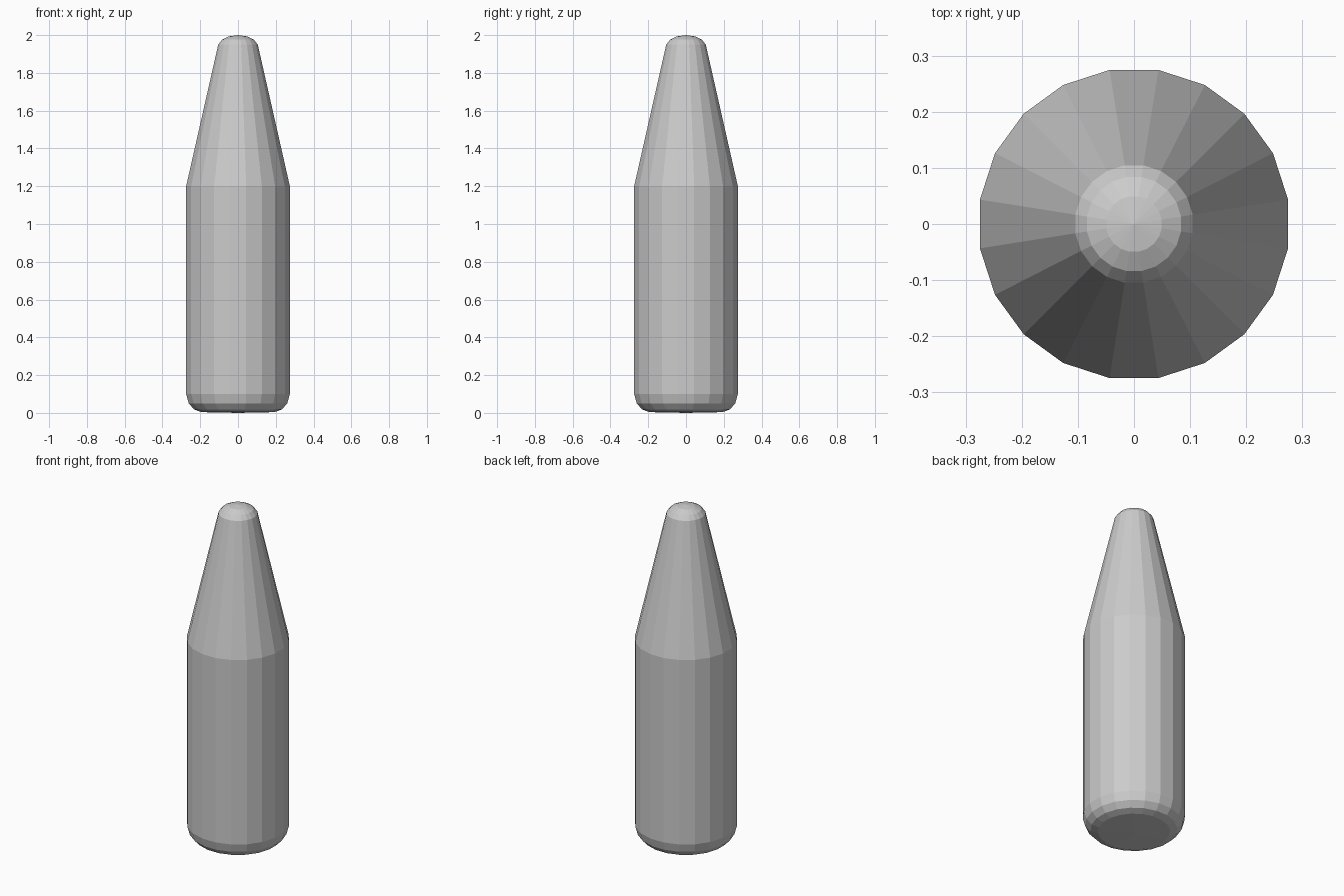
import bpy, bmesh, math

if "Cube" in bpy.data.objects:
    bpy.data.objects.remove(bpy.data.objects["Cube"])

SIDES = 20

# Lathe profile (radius, height) from base to tip
profile = [(0.195, 0.004), (0.235, 0.018), (0.264, 0.05), (0.278, 0.10),
           (0.278, 1.20), (0.106, 1.95), (0.085, 1.976), (0.05, 1.993)]

bm = bmesh.new()


def ring(r, z):
    # Half-step offset puts flat facets on the front, back and sides
    return [bm.verts.new((r * math.cos((i + 0.5) * math.tau / SIDES),
                          r * math.sin((i + 0.5) * math.tau / SIDES), z))
            for i in range(SIDES)]


def fan(loop, z):
    centre = bm.verts.new((0, 0, z))
    for i in range(SIDES):
        bm.faces.new((loop[i], loop[(i + 1) % SIDES], centre))


# Body and tapered neck
rings = [ring(r, z) for r, z in profile]
for a, b in zip(rings, rings[1:]):
    for i in range(SIDES):
        j = (i + 1) % SIDES
        bm.faces.new((a[i], a[j], b[j], b[i]))

# Base and domed tip
fan(rings[0], 0.0)
fan(rings[-1], 2.0)
bmesh.ops.recalc_face_normals(bm, faces=bm.faces)

mesh = bpy.data.meshes.new("tapered_body")
bm.to_mesh(mesh)
bm.free()
bpy.context.collection.objects.link(bpy.data.objects.new("tapered_body", mesh))
